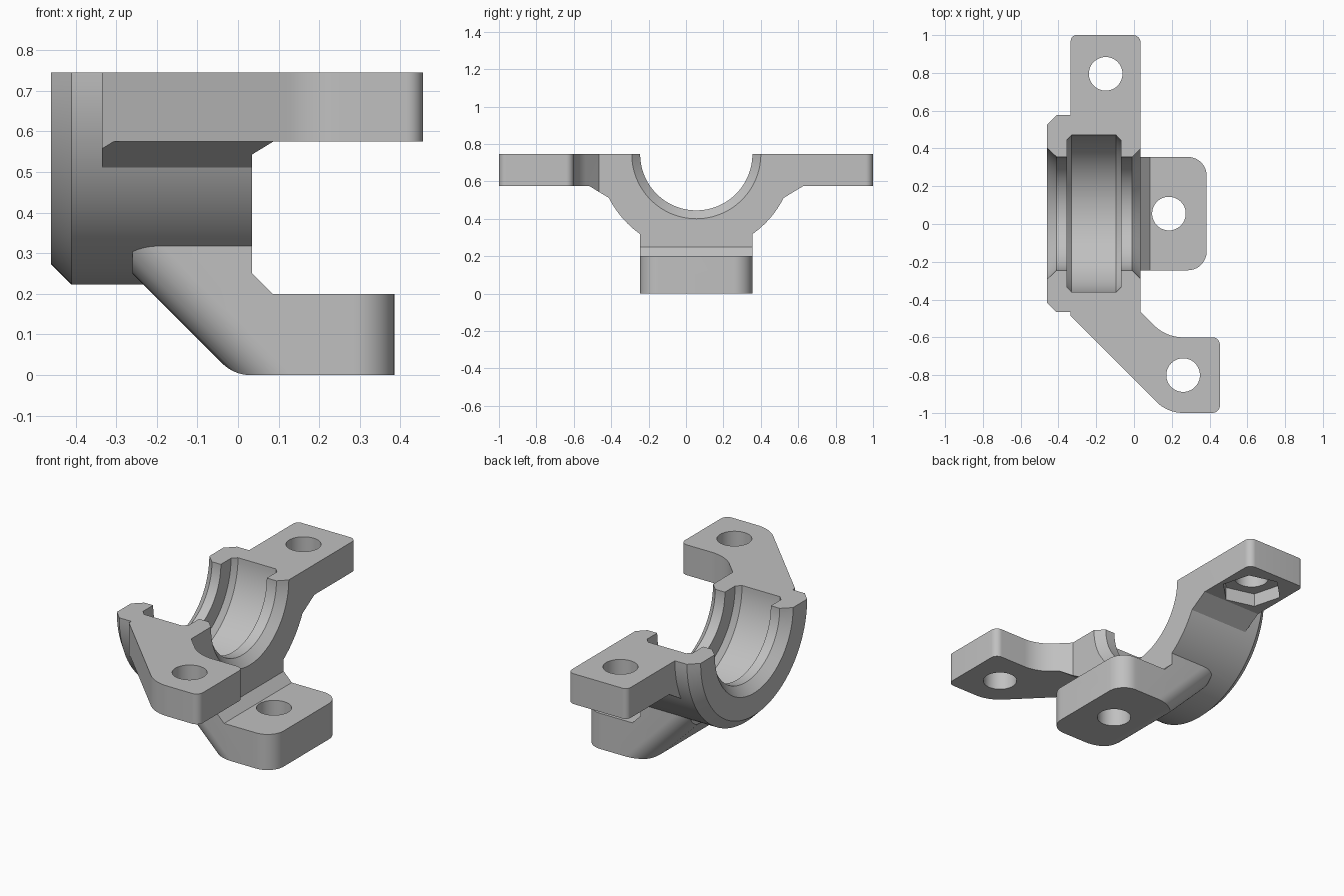
import bpy, bmesh, math
from mathutils import Vector

cube = bpy.data.objects.get("Cube")
if cube:
    bpy.data.objects.remove(cube, do_unlink=True)

AXIS_Y, TOP = 0.055, 0.745      # bore axis runs along x at this y and z
FACE_X = 0.035                  # flat end of the bearing shell


def make_object(name, bm):
    bmesh.ops.recalc_face_normals(bm, faces=bm.faces)
    mesh = bpy.data.meshes.new(name)
    bm.to_mesh(mesh)
    bm.free()
    obj = bpy.data.objects.new(name, mesh)
    bpy.context.collection.objects.link(obj)
    return obj


def rounded(corners, steps=12):
    """Outline from (a, b, radius) corners, each filleted with an arc."""
    out = []
    for i, (a, b, r) in enumerate(corners):
        p = Vector((a, b))
        if not r:
            out.append(p)
            continue
        u = (Vector(corners[i - 1][:2]) - p).normalized()
        v = (Vector(corners[(i + 1) % len(corners)][:2]) - p).normalized()
        half = u.angle(v) / 2
        centre = p + (u + v).normalized() * r / math.sin(half)
        start = p + u * r / math.tan(half) - centre
        end = p + v * r / math.tan(half) - centre
        sweep = start.angle(end)
        for k in range(steps + 1):
            t = k / steps
            out.append(centre + (start * math.sin((1 - t) * sweep)
                                 + end * math.sin(t * sweep)) / math.sin(sweep))
    return out


def prism(name, outline, place, lo, hi):
    bm = bmesh.new()
    a, b = ([bm.verts.new(place(p[0], p[1], t)) for p in outline] for t in (lo, hi))
    n = len(a)
    bm.faces.new(a)
    bm.faces.new(b[::-1])
    for i in range(n):
        j = (i + 1) % n
        bm.faces.new((a[i], a[j], b[j], b[i]))
    return make_object(name, bm)


def turned(name, profile, segments=128):
    """Solid of revolution about the bore axis from (x, radius) points."""
    bm = bmesh.new()
    rings = []
    for x, r in profile:
        angles = [2 * math.pi * k / segments for k in range(segments)]
        rings.append([bm.verts.new((x, AXIS_Y + r * math.cos(t), TOP + r * math.sin(t)))
                      for t in angles])
    bm.faces.new(rings[0])
    bm.faces.new(rings[-1][::-1])
    for a, b in zip(rings, rings[1:]):
        for i in range(segments):
            j = (i + 1) % segments
            bm.faces.new((a[i], a[j], b[j], b[i]))
    return make_object(name, bm)


def combine(target, tool, operation):
    mod = target.modifiers.new("combine", 'BOOLEAN')
    mod.operation, mod.solver, mod.object = operation, 'EXACT', tool
    bpy.context.view_layer.objects.active = target
    bpy.ops.object.modifier_apply(modifier=mod.name)
    bpy.data.objects.remove(tool, do_unlink=True)


def plan(a, b, t):
    return (a, b, t)


def side(a, b, t):
    return (t, a, b)


def front(a, b, t):
    return (a, t, b)


def along_slope(a, b, t):
    s = math.sqrt(0.5)
    return ((b - t) * s, a, (b + t) * s)


def polygon(x, y, r, sides, turn=0):
    return [(x + r * math.cos(turn + 2 * math.pi * k / sides),
             y + r * math.sin(turn + 2 * math.pi * k / sides)) for k in range(sides)]


# Bearing shell, chamfered at its free end
bracket = turned("bearing_bracket", [(-0.46, 0.472), (-0.41, 0.522), (FACE_X, 0.522)])

# Two mounting arms with sloped gussets underneath
arms = prism("arms", rounded([
    (-0.335, 1, 0.03), (-0.335, -0.488, 0), (0.177, -1, 0.2), (0.455, -1, 0.04),
    (0.455, -0.6, 0.04), (0.17, -0.6, 0.217), (FACE_X, -0.465, 0), (FACE_X, 1, 0.04)]),
    plan, 0.3, TOP)
half = [(0.355, 0.45), (0.465, 0.51), (0.572, 0.575), (1.2, 0.575), (1.2, 0.9)]
gusset = [(AXIS_Y + y, z) for y, z in half] + [(AXIS_Y - y, z) for y, z in half[::-1]]
combine(arms, prism("gusset_shape", gusset, side, -1, 1), 'INTERSECT')

# Foot: stepped side profile, rounded corners, rounded sloping back
lo_y, hi_y = AXIS_Y - 0.3, AXIS_Y + 0.3
foot = prism("foot", rounded([
    (-0.26, 0.4, 0), (-0.26, 0.25, 0), (-0.01, 0, 0.1), (0.385, 0, 0),
    (0.385, 0.2, 0), (0.085, 0.2, 0), (FACE_X, 0.25, 0), (FACE_X, 0.4, 0)]),
    front, lo_y, hi_y)
combine(foot, prism("foot_plan", rounded([
    (-0.5, lo_y - 0.1, 0), (-0.5, hi_y + 0.1, 0), (0.25, hi_y + 0.1, 0), (0.25, hi_y, 0),
    (0.385, hi_y, 0.1), (0.385, lo_y, 0.1), (0.25, lo_y, 0), (0.25, lo_y - 0.1, 0)]),
    plan, -0.1, 0.6), 'INTERSECT')
base = -0.01 * math.sqrt(0.5)
combine(foot, prism("foot_slope", rounded([
    (lo_y, base, 0.1), (hi_y, base, 0.1), (hi_y, 1, 0), (lo_y, 1, 0)]),
    along_slope, -1, 1), 'INTERSECT')

combine(bracket, arms, 'UNION')
combine(bracket, foot, 'UNION')

# Open the upper half and cut the grooved bore
combine(bracket, prism("upper_cut", [(-1, -2), (1, -2), (1, 2), (-1, 2)],
                       plan, TOP, 2), 'DIFFERENCE')
combine(bracket, turned("bore", [
    (-0.51, 0.395), (-0.41, 0.3), (-0.355, 0.3), (-0.355, 0.39), (-0.33, 0.416),
    (-0.095, 0.416), (-0.07, 0.39), (-0.07, 0.3), (-0.01, 0.3), (0.08, 0.39)]), 'DIFFERENCE')

# Bolt holes, and a nut pocket under the back arm
for x, y, lo, hi in ((-0.15, 0.795, 0.5, 1), (0.26, -0.8, 0.5, 1), (0.185, AXIS_Y, -0.1, 0.3)):
    combine(bracket, prism("bolt_hole", polygon(x, y, 0.089, 48), plan, lo, hi), 'DIFFERENCE')
combine(bracket, prism("nut_pocket", polygon(-0.15, 0.795, 0.165, 6, math.radians(45)),
                       plan, 0.5, 0.65), 'DIFFERENCE')

# Finish
grey = bpy.data.materials.new("light_grey")
grey.use_nodes = True
colour = (0.53, 0.53, 0.53, 1)
grey.diffuse_color = colour
grey.node_tree.nodes["Principled BSDF"].inputs["Base Color"].default_value = colour
bracket.data.materials.clear()
bracket.data.materials.append(grey)
for face in bracket.data.polygons:
    face.material_index = 0
bpy.ops.object.select_all(action='DESELECT')
bracket.select_set(True)
bpy.context.view_layer.objects.active = bracket
bpy.ops.object.shade_smooth_by_angle(angle=math.radians(25))
